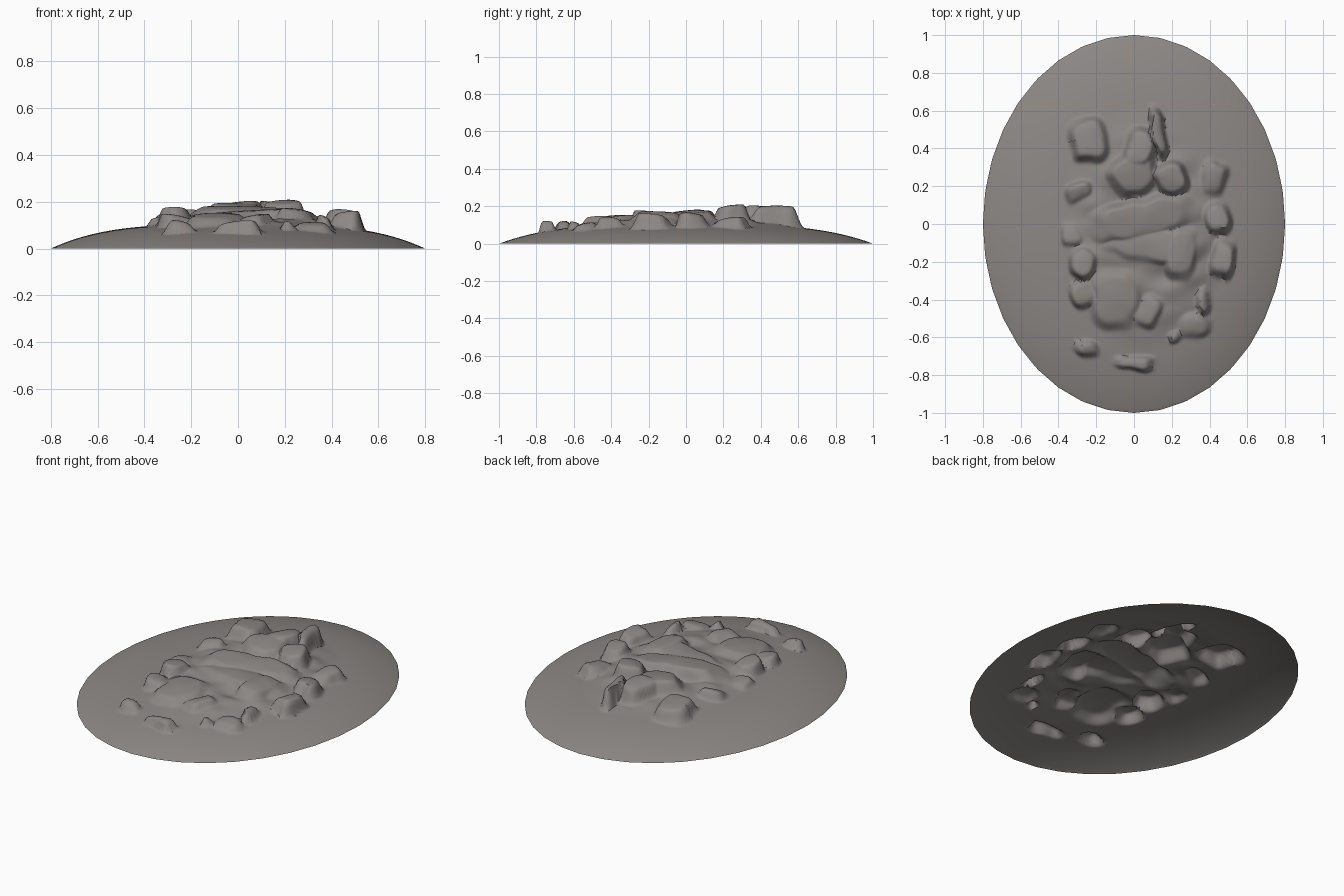
import bpy, bmesh, math
from mathutils import Vector, noise

if "Cube" in bpy.data.objects:
    bpy.data.objects.remove(bpy.data.objects["Cube"])

SEGS, RINGS, SIDES = 192, 100, 36

# Boulders: x, y, half width, half depth, turn (degrees), top height
BOULDERS = [
    (0.00, 0.27, 0.12, 0.10, 35, 0.192), (0.03, 0.40, 0.07, 0.10, -15, 0.20),
    (0.13, 0.48, 0.035, 0.13, 8, 0.20), (0.20, 0.24, 0.08, 0.08, 20, 0.205),
    (-0.24, 0.45, 0.09, 0.11, 5, 0.165), (0.05, 0.03, 0.25, 0.10, 12, 0.178),
    (0.08, -0.10, 0.25, 0.09, -8, 0.165), (0.25, -0.15, 0.08, 0.13, -10, 0.170),
    (-0.10, -0.40, 0.12, 0.14, 5, 0.150), (-0.27, -0.21, 0.06, 0.07, -25, 0.175),
]
STONES = [
    (-0.27, -0.37, 0.06, 0.065, 20, 0.145), (0.08, -0.46, 0.055, 0.09, -20, 0.145),
    (0.44, 0.03, 0.065, 0.075, 15, 0.165), (0.42, 0.24, 0.06, 0.08, -20, 0.140),
    (0.47, -0.18, 0.06, 0.09, -8, 0.158), (0.37, -0.41, 0.035, 0.06, 10, 0.140),
    (-0.29, 0.17, 0.07, 0.05, 30, 0.150), (-0.33, -0.05, 0.05, 0.06, 0, 0.130),
    (-0.25, -0.66, 0.06, 0.035, 0, 0.118), (0.00, -0.73, 0.09, 0.035, -5, 0.118),
    (0.22, -0.60, 0.03, 0.03, 0, 0.115), (0.32, -0.54, 0.07, 0.06, 0, 0.110),
]


def smooth(t):
    t = max(0.0, min(1.0, t))
    return t * t * (3 - 2 * t)


def height(x, y):
    r = math.hypot(x / 0.8, y)
    dome = 0.103 * (1 - min(r, 1) ** 3.6)
    # raised rubble bed in the middle, fading into the smooth skirt
    bed = smooth((1.0 - math.hypot((x - 0.05) / 0.46, (y + 0.02) / 0.66)) / 0.45)
    base = dome + bed * (0.026 + 0.022 * noise.noise(Vector((x * 6, y * 9, 3))))
    # warp outlines so the rocks look broken rather than round
    wx = x + 0.022 * noise.noise(Vector((x * 9, y * 9, 7)))
    wy = y + 0.022 * noise.noise(Vector((x * 9, y * 9, 17)))
    z = base
    for i, (cx, cy, rx, ry, turn, top) in enumerate(BOULDERS + STONES):
        a = math.radians(turn)
        dx, dy = wx - cx, wy - cy
        u = (dx * math.cos(a) + dy * math.sin(a)) / rx
        v = (-dx * math.sin(a) + dy * math.cos(a)) / ry
        d = (abs(u) ** 3 + abs(v) ** 3) ** (1 / 3)
        if d < 1.25:
            tilt = 0.012 * (u * math.sin(i * 2.4) + v * math.cos(i * 2.4))
            crown = top + tilt - 0.012 * d * d
            w = smooth((1.25 - d) / 0.5)
            z = max(z, base + (crown - base) * w)
    return z


# Ground mound with embedded rocks: an open elliptical shell
bm = bmesh.new()
centre = bm.verts.new((0, 0, height(0, 0)))
rings = []
for k in range(1, RINGS + 1):
    s = k / RINGS
    ring = []
    for j in range(SEGS):
        t = 2 * math.pi * j / SEGS
        step = 2 * math.pi / SIDES
        facet = math.cos(step / 2) / math.cos((t % step) - step / 2)
        rad = s * (1 + (facet - 1) * s ** 8)
        x, y = 0.8 * rad * math.cos(t), rad * math.sin(t)
        ring.append(bm.verts.new((x, y, 0 if k == RINGS else height(x, y))))
    rings.append(ring)
for j in range(SEGS):
    n = (j + 1) % SEGS
    bm.faces.new((centre, rings[0][j], rings[0][n]))
    for a, b in zip(rings, rings[1:]):
        bm.faces.new((a[j], b[j], b[n], a[n]))

mesh = bpy.data.meshes.new("rocky_mound")
bm.to_mesh(mesh)
bm.free()
mound = bpy.data.objects.new("rocky_mound", mesh)
bpy.context.collection.objects.link(mound)

stone = bpy.data.materials.new("warm grey stone")
stone.diffuse_color = (0.26, 0.245, 0.232, 1)
stone.use_nodes = True
stone.node_tree.nodes["Principled BSDF"].inputs["Base Color"].default_value = stone.diffuse_color
mesh.materials.append(stone)

bpy.context.view_layer.objects.active = mound
mound.select_set(True)
bpy.ops.object.shade_smooth_by_angle(angle=math.radians(50))
